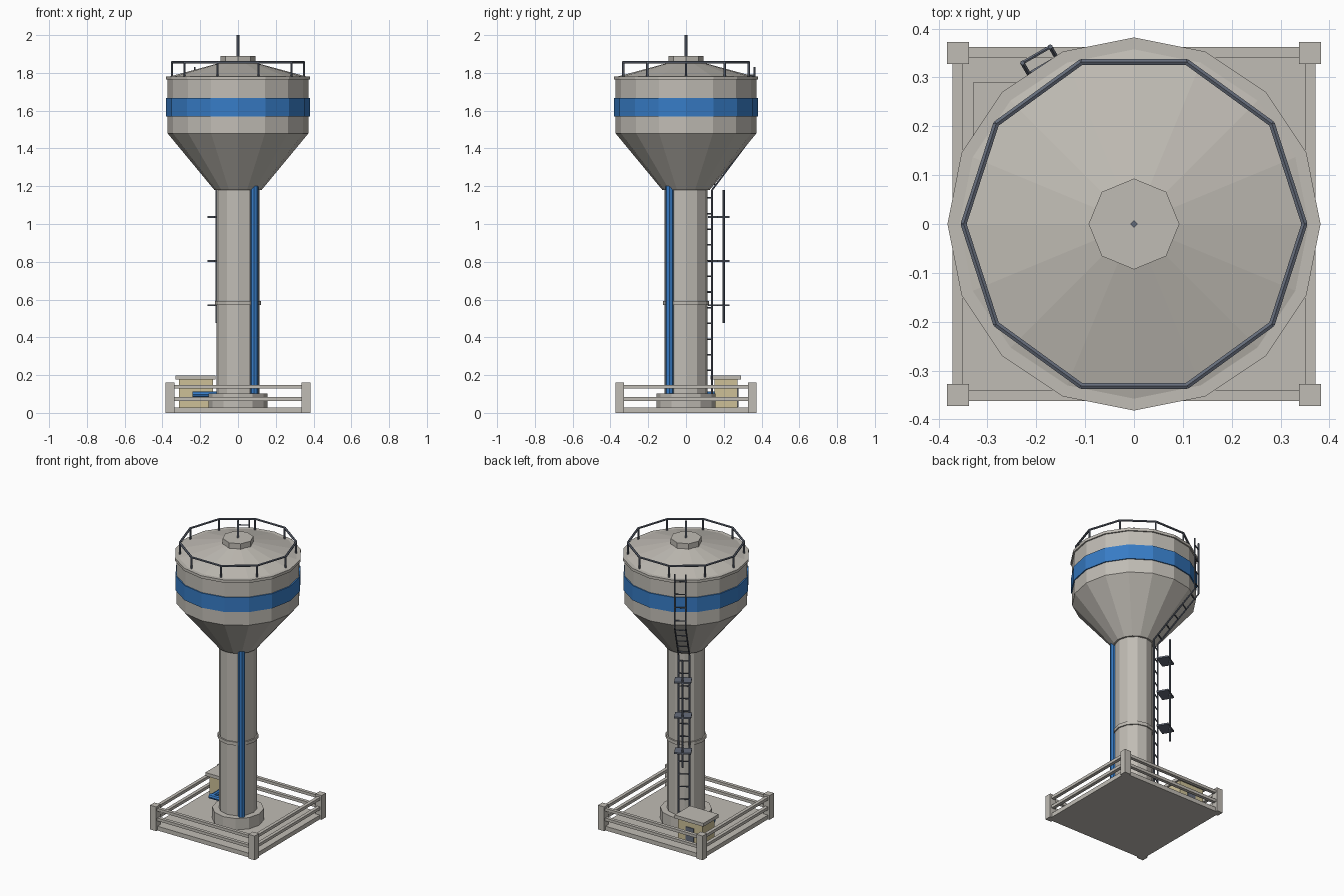
import bpy, bmesh, math
from mathutils import Vector

if "Cube" in bpy.data.objects:
    bpy.data.objects.remove(bpy.data.objects["Cube"])


def material(name, rgb):
    m = bpy.data.materials.new(name)
    m.diffuse_color = (*rgb, 1)
    m.use_nodes = True
    m.node_tree.nodes["Principled BSDF"].inputs["Base Color"].default_value = m.diffuse_color
    return m


CONCRETE = material("concrete_grey", (0.53, 0.505, 0.46))
BLUE = material("paint_blue", (0.038, 0.20, 0.56))
STEEL = material("slate_steel", (0.13, 0.15, 0.195))
TAN = material("hut_tan", (0.61, 0.53, 0.31))


def finish(name, bm, mat):
    bmesh.ops.recalc_face_normals(bm, faces=bm.faces)
    me = bpy.data.meshes.new(name)
    bm.to_mesh(me)
    bm.free()
    me.materials.append(mat)
    ob = bpy.data.objects.new(name, me)
    bpy.context.collection.objects.link(ob)
    return ob


def add_lathe(bm, profile, sides, centre=(0, 0)):
    """Closed solid from (radius, z) rings."""
    rings = []
    for r, z in profile:
        rings.append([bm.verts.new((centre[0] + r * math.cos(2 * math.pi * i / sides),
                                    centre[1] + r * math.sin(2 * math.pi * i / sides), z))
                      for i in range(sides)])
    for a, b in zip(rings, rings[1:]):
        for i in range(sides):
            j = (i + 1) % sides
            bm.faces.new((a[i], a[j], b[j], b[i]))
    bm.faces.new(rings[0][::-1])
    bm.faces.new(rings[-1])


def lathe(name, profile, sides, mat, centre=(0, 0)):
    bm = bmesh.new()
    add_lathe(bm, profile, sides, centre)
    return finish(name, bm, mat)


def add_box(bm, lo, hi):
    v = bmesh.ops.create_cube(bm, size=1)["verts"]
    for p in v:
        p.co = [lo[k] + (p.co[k] + 0.5) * (hi[k] - lo[k]) for k in range(3)]
    return v


def box(name, lo, hi, mat):
    bm = bmesh.new()
    add_box(bm, lo, hi)
    return finish(name, bm, mat)


def add_rod(bm, a, b, r, sides=6):
    a, b = Vector(a), Vector(b)
    d = b - a
    v = bmesh.ops.create_cone(bm, cap_ends=True, segments=sides, radius1=r,
                              radius2=r, depth=d.length)["verts"]
    q = d.to_track_quat("Z", "Y")
    for p in v:
        p.co = q @ p.co + (a + b) / 2


# ground slab and fence
box("ground_slab", (-0.37, -0.36, 0), (0.37, 0.36, 0.028), CONCRETE)
bm = bmesh.new()
for sx in (-1, 1):
    for sy in (-1, 1):
        x, y = sx * 0.36, sy * 0.35
        add_box(bm, (x - 0.0225, y - 0.0225, 0), (x + 0.0225, y + 0.0225, 0.16))
finish("fence_posts", bm, CONCRETE)
bm = bmesh.new()
for z in (0.064, 0.128):
    for s in (-1, 1):
        add_box(bm, (-0.35, s * 0.351 - 0.011, z), (0.35, s * 0.351 + 0.011, z + 0.019))
        add_box(bm, (s * 0.361 - 0.011, -0.34, z), (s * 0.361 + 0.011, 0.34, z + 0.019))
finish("fence_rails", bm, CONCRETE)

# tower column
lathe("plinth", [(0.155, 0.02), (0.155, 0.103)], 12, CONCRETE)
lathe("column", [(0.115, 0.1), (0.115, 1.19)], 12, CONCRETE)
lathe("column_collar", [(0.123, 0.57), (0.123, 0.592)], 12, CONCRETE)

# tank with funnel bottom, rim, roof and painted band
lathe("tank", [(0.125, 1.18), (0.373, 1.48), (0.373, 1.77)], 16, CONCRETE)
lathe("tank_band", [(0.38, 1.57), (0.38, 1.667)], 16, BLUE)
lathe("tank_rim", [(0.382, 1.764), (0.382, 1.782)], 16, CONCRETE)
lathe("tank_roof", [(0.365, 1.78), (0.08, 1.857)], 16, CONCRETE)
lathe("roof_cap", [(0.093, 1.85), (0.093, 1.89)], 8, CONCRETE)
lathe("antenna", [(0.008, 1.88), (0.008, 2.0)], 4, STEEL)

# ten-sided roof railing
bm = bmesh.new()
pts = [Vector((0.349 * math.cos(math.pi * i / 5), 0.349 * math.sin(math.pi * i / 5), 1.857))
       for i in range(10)]
for i, p in enumerate(pts):
    add_rod(bm, p, pts[(i + 1) % 10], 0.007)
    add_rod(bm, (p.x, p.y, 1.775), p, 0.006)
finish("roof_railing", bm, STEEL)

# blue downpipe and feed pipe from the hut
lathe("downpipe", [(0.022, 0.1), (0.022, 1.2)], 8, BLUE, (0.086, -0.087))
bm = bmesh.new()
add_rod(bm, (-0.09, 0.05, 0.098), (-0.24, 0.05, 0.098), 0.016, 8)
add_rod(bm, (-0.225, 0.05, 0.098), (-0.225, 0.16, 0.098), 0.016, 8)
finish("feed_pipe", bm, BLUE)

# pump hut
box("hut_walls", (-0.312, 0.15, 0.02), (-0.132, 0.272, 0.178), TAN)
box("hut_roof", (-0.33, 0.13, 0.176), (-0.12, 0.29, 0.198), CONCRETE)
box("hut_door", (-0.25, 0.27, 0.03), (-0.19, 0.277, 0.135), STEEL)

# ladder following column, funnel and tank wall
ANG = math.radians(120)
OUT = Vector((math.cos(ANG), math.sin(ANG), 0))
SIDE = Vector((-OUT.y, OUT.x, 0))


def at(r, t, z):
    return OUT * r + SIDE * t + Vector((0, 0, z))


bm = bmesh.new()
path = [(0.14, 0.1), (0.14, 1.18), (0.40, 1.48), (0.40, 1.83)]
for (r0, z0), (r1, z1) in zip(path, path[1:]):
    for t in (-0.033, 0.033):
        add_rod(bm, at(r0, t, z0), at(r1, t, z1), 0.005)
    n = round(math.hypot(r1 - r0, z1 - z0) / 0.085)
    for i in range(n):
        f = (i + 0.5) / n
        r, z = r0 + (r1 - r0) * f, z0 + (z1 - z0) * f
        add_rod(bm, at(r, -0.033, z), at(r, 0.033, z), 0.004)
finish("ladder", bm, STEEL)

# ladder platforms and their outer pole
bm = bmesh.new()
for z in (0.57, 0.805, 1.037):
    for p in add_box(bm, (0.163, -0.051, z - 0.005), (0.237, 0.051, z + 0.005)):
        p.co = at(*p.co)
finish("ladder_platforms", bm, STEEL)
bm = bmesh.new()
add_rod(bm, at(0.23, 0, 0.475), at(0.23, 0, 1.18), 0.006)
finish("platform_pole", bm, STEEL)
